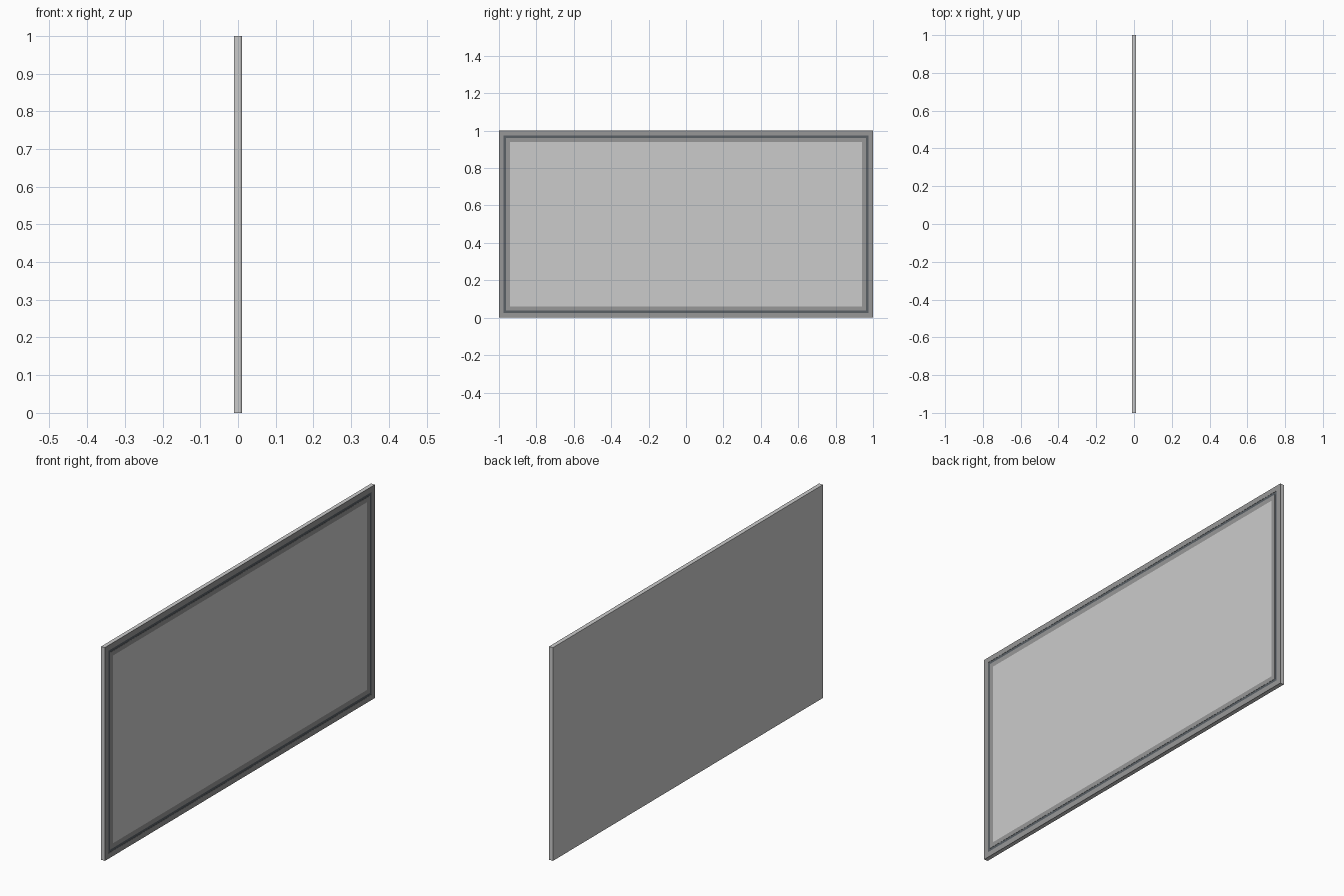
import bpy, bmesh

if "Cube" in bpy.data.objects:
    bpy.data.objects.remove(bpy.data.objects["Cube"])

W, H = 1.0, 1.0          # half width in y, height in z
BACK, FRONT = -0.01, 0.01


def material(name, color):
    m = bpy.data.materials.new(name)
    m.diffuse_color = (*color, 1)
    m.use_nodes = True
    m.node_tree.nodes["Principled BSDF"].inputs["Base Color"].default_value = m.diffuse_color
    return m


def finish(name, bm, mat=None):
    bmesh.ops.recalc_face_normals(bm, faces=bm.faces)
    mesh = bpy.data.meshes.new(name)
    bm.to_mesh(mesh)
    bm.free()
    ob = bpy.data.objects.new(name, mesh)
    bpy.context.collection.objects.link(ob)
    if mat:
        mesh.materials.append(mat)
    return ob


def loop(bm, inset, x):
    y, z0, z1 = W - inset, inset, H - inset
    return [bm.verts.new((x, a, b)) for a, b in ((-y, z0), (y, z0), (y, z1), (-y, z1))]


def ring(name, outer, inner, x0, x1, mat):
    """Rectangular frame between two insets from the panel edge."""
    bm = bmesh.new()
    loops = [loop(bm, i, x) for i, x in ((outer, x0), (outer, x1), (inner, x1), (inner, x0))]
    for k in range(4):
        a, b = loops[k], loops[(k + 1) % 4]
        for i in range(4):
            j = (i + 1) % 4
            bm.faces.new((a[i], a[j], b[j], b[i]))
    return finish(name, bm, mat)


def slab(name, inset, x0, x1, mat=None):
    bm = bmesh.new()
    a, b = loop(bm, inset, x0), loop(bm, inset, x1)
    bm.faces.new(a)
    bm.faces.new(b)
    for i in range(4):
        j = (i + 1) % 4
        bm.faces.new((a[i], a[j], b[j], b[i]))
    return finish(name, bm, mat)


border = material("border_grey", (0.31, 0.31, 0.31))
dark = material("groove_dark", (0.10, 0.115, 0.13))

# Backing board and raised central panel
slab("backing_board", 0.0, BACK, 0.007)
slab("centre_panel", 0.06, 0.007, FRONT)

# Border bands with a thin dark strip sunk between them
ring("outer_border", 0.0, 0.025, 0.007, FRONT, border)
ring("inner_border", 0.038, 0.06, 0.007, FRONT, border)
ring("groove_strip", 0.025, 0.038, 0.007, 0.009, dark)
